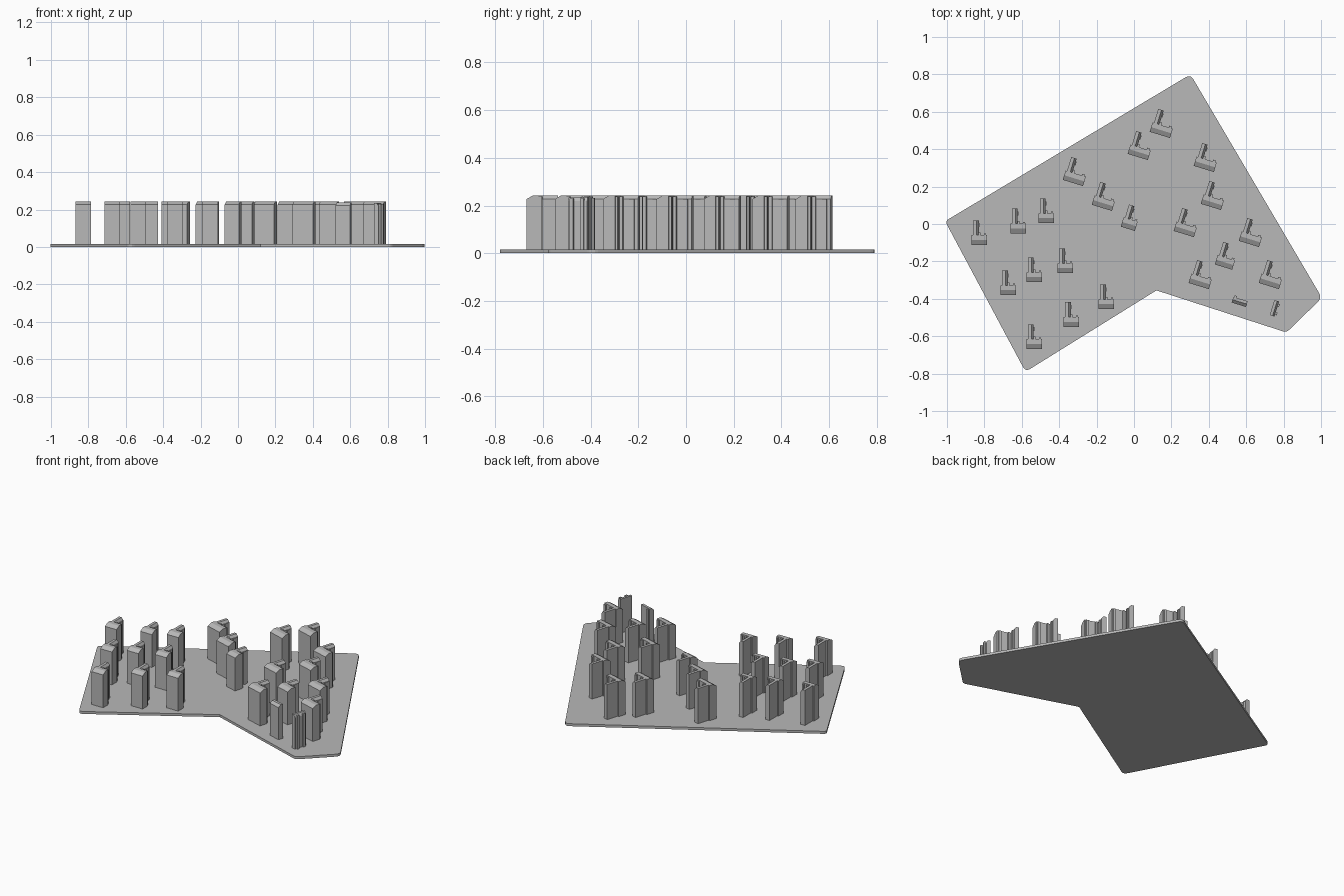
import bpy, bmesh, math
from mathutils import Matrix, Vector

cube = bpy.data.objects.get("Cube")
if cube:
    bpy.data.objects.remove(cube, do_unlink=True)

grey = bpy.data.materials.new("Plain grey")
grey.use_nodes = True
colour = (0.48, 0.48, 0.48, 1)
grey.diffuse_color = colour
grey.node_tree.nodes["Principled BSDF"].inputs["Base Color"].default_value = colour

PLATE, TOP, DROP = 0.016, 0.242, 0.015
FOOT = 0.01


def make_object(name, bm):
    bmesh.ops.recalc_face_normals(bm, faces=bm.faces[:])
    mesh = bpy.data.meshes.new(name)
    bm.to_mesh(mesh)
    bm.free()
    mesh.materials.append(grey)
    obj = bpy.data.objects.new(name, mesh)
    bpy.context.collection.objects.link(obj)
    return obj


def extrude(bm, profile, move):
    face = bm.faces.new([bm.verts.new(p) for p in profile])
    out = bmesh.ops.extrude_face_region(bm, geom=[face], use_keep_orig=True)
    verts = [v for v in out["geom"] if isinstance(v, bmesh.types.BMVert)]
    bmesh.ops.translate(bm, verts=verts, vec=Vector(move))


def front_bar(bm, width, depth, top):
    # Long wall with its front top edge sloped
    pts = [(0, FOOT), (depth, FOOT), (depth, top), (depth / 2, top), (0, top - DROP)]
    extrude(bm, [(0, y, z) for y, z in pts], (width, 0, 0))


def side_arm(bm, x, width, y, length, top):
    # Side wall with its inner top edge sloped
    pts = [(0, FOOT), (width, FOOT), (width, top - DROP), (width * 0.6, top), (0, top)]
    extrude(bm, [(x + a, y, z) for a, z in pts], (0, length, 0))


def rib(bm, x, y, width, depth, top):
    pts = [(x, y), (x + width, y), (x + width, y + depth), (x, y + depth)]
    extrude(bm, [(a, b, FOOT) for a, b in pts], (0, 0, top - FOOT))


def place(name, bm, x, y, angle):
    obj = make_object(name, bm)
    obj.matrix_world = Matrix.Translation((x, y, 0)) @ Matrix.Rotation(angle, 4, "Z")


def tower(name, x, y, width, length, angle):
    bm = bmesh.new()
    front_bar(bm, width, 0.052, TOP)
    side_arm(bm, 0.008, 0.03, 0.05, length - 0.05, TOP)
    # Thin ribs stepping out of the inner corner
    rib(bm, 0.036, 0.05, 0.012, 0.016, TOP - 0.004)
    rib(bm, width * 0.8, 0.05, width * 0.14, 0.012, TOP - 0.004)
    rib(bm, 0.036, length * 0.72, 0.007, length * 0.16, TOP - DROP)
    place(name, bm, x, y, angle)


# Ground plate, corners rounded with a bevel
outline = [(-1.01, 0.015), (0.302, 0.80), (0.755, 0.03), (1.005, -0.395),
           (0.815, -0.58), (0.12, -0.355), (-0.58, -0.79)]
radius = [0.02, 0.03, 0, 0.03, 0.02, 0, 0.03]
ring = []
for i, point in enumerate(outline):
    p, r = Vector(point), radius[i]
    if not r:
        ring.append(p)
        continue
    a = p + (Vector(outline[i - 1]) - p).normalized() * r
    b = p + (Vector(outline[(i + 1) % len(outline)]) - p).normalized() * r
    for k in range(5):
        t = k / 4
        ring.append(a * (1 - t) ** 2 + p * 2 * t * (1 - t) + b * t * t)
bm = bmesh.new()
extrude(bm, [(p.x, p.y, 0) for p in ring], (0, 0, PLATE))
make_object("ground_plate", bm)

# Straight towers on the right half
straight = [(-.868, -.112), (-.66, -.05), (-.51, .005), (-.574, -.31), (-.408, -.262),
            (-.713, -.38), (-.376, -.55), (-.189, -.455), (-.574, -.668)]
for i, (x, y) in enumerate(straight):
    tower(f"straight_tower_{i + 1}", x, y, 0.082, 0.132, 0)

# Turned towers on the left half
TURN = math.radians(-17)
turned = [(-.381, .236), (-.226, .103), (-.034, .375), (.084, .493), (.319, .311),
          (.357, .108), (.212, -.037), (.56, -.09), (.667, -.315), (.292, -.315)]
for i, (x, y) in enumerate(turned):
    tower(f"turned_tower_{i + 1}", x, y, 0.113, 0.13, TURN)
tower("narrow_tower_1", -.071, -.014, 0.079, 0.126, TURN)
tower("narrow_tower_2", .432, -.216, 0.097, 0.128, TURN)

# Single bar and single slim pillar
bm = bmesh.new()
front_bar(bm, 0.08, 0.032, TOP - 0.005)
rib(bm, 0.005, 0.03, 0.012, 0.012, TOP - 0.01)
place("single_bar", bm, .522, -.42, TURN)

bm = bmesh.new()
side_arm(bm, 0, 0.026, 0, 0.084, TOP - 0.008)
rib(bm, 0.024, 0.01, 0.012, 0.016, TOP - 0.012)
rib(bm, 0.024, 0.055, 0.01, 0.016, TOP - 0.012)
place("slim_pillar", bm, .726, -.487, TURN)
